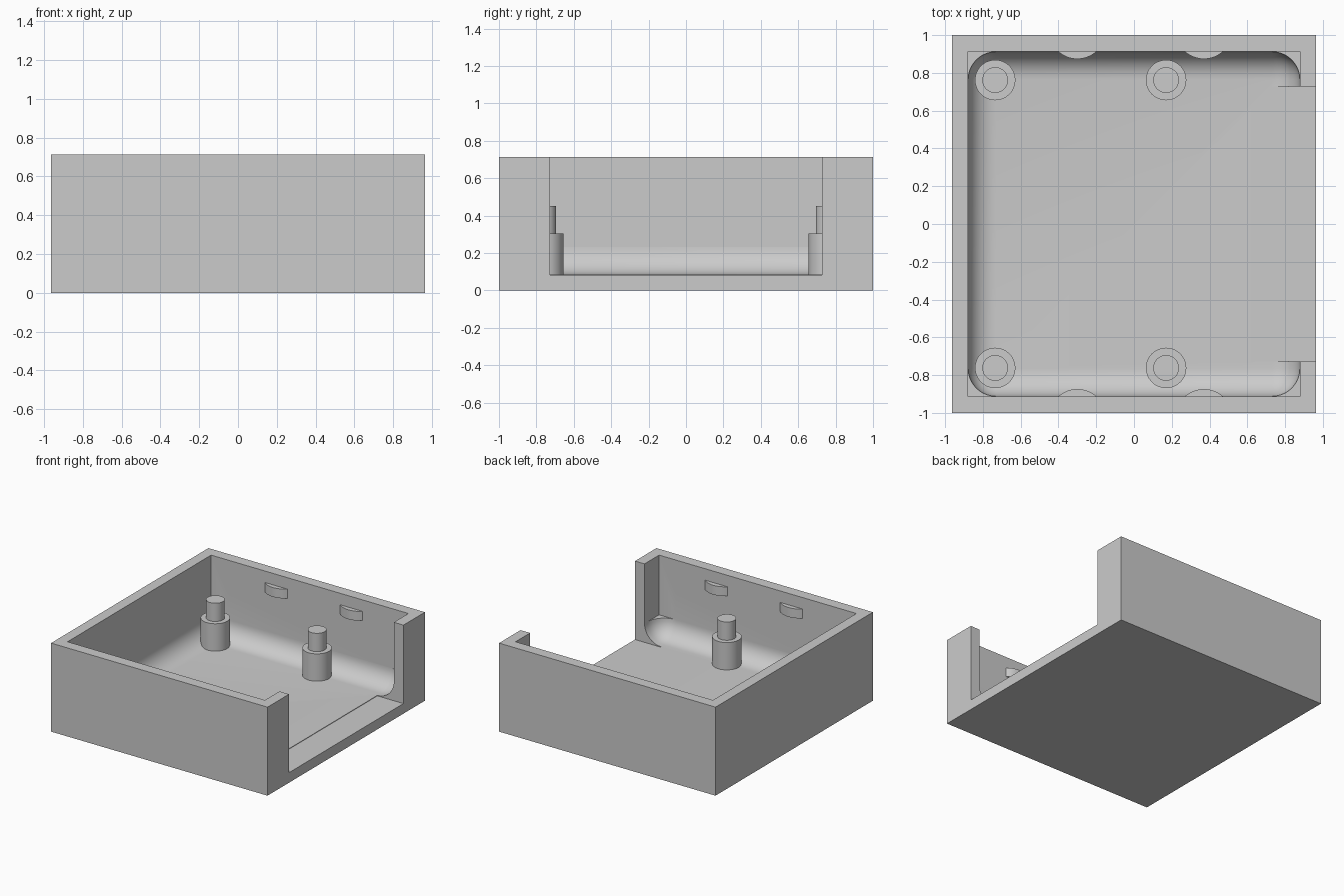
import bpy, bmesh, math
from mathutils import Matrix, Vector

old = bpy.data.objects.get("Cube")
if old:
    bpy.data.objects.remove(old, do_unlink=True)

X, Y, H = 0.963, 1.0, 0.712        # outer half sizes and height
IX, IY = 0.878, 0.912              # inner half sizes
FLOOR, R = 0.085, 0.147            # floor height and fillet radius

grey = bpy.data.materials.new("light grey")
grey.use_nodes = True
grey.diffuse_color = (0.6, 0.6, 0.6, 1)
grey.node_tree.nodes["Principled BSDF"].inputs["Base Color"].default_value = (0.6, 0.6, 0.6, 1)


def finish(bm, name):
    bmesh.ops.recalc_face_normals(bm, faces=bm.faces)
    mesh = bpy.data.meshes.new(name)
    bm.to_mesh(mesh)
    bm.free()
    mesh.materials.append(grey)
    ob = bpy.data.objects.new(name, mesh)
    bpy.context.collection.objects.link(ob)
    return ob


def box(name, lo, hi, bevel=0):
    lo, hi = Vector(lo), Vector(hi)
    bm = bmesh.new()
    bmesh.ops.create_cube(bm, size=1)
    bmesh.ops.scale(bm, vec=hi - lo, verts=bm.verts)
    bmesh.ops.translate(bm, vec=(lo + hi) / 2, verts=bm.verts)
    if bevel:
        bmesh.ops.bevel(bm, geom=bm.edges[:], offset=bevel, segments=10,
                        profile=0.5, affect='EDGES')
    return finish(bm, name)


def smooth(ob):
    bpy.ops.object.select_all(action='DESELECT')
    ob.select_set(True)
    bpy.context.view_layer.objects.active = ob
    bpy.ops.object.shade_smooth_by_angle(angle=math.radians(30))


# Tray: block with a round-bottomed cavity, square upper walls and an open side
tray = box("tray", (-X, -Y, 0), (X, Y, H))
cutters = [
    box("rounded_cavity_cutter", (-IX, -IY, FLOOR), (IX, IY, 0.6), R),
    box("upper_cavity_cutter", (-IX, -IY, FLOOR + R), (IX, IY, 1)),
    box("side_opening_cutter", (IX - R, -0.727, FLOOR - 0.004), (1.2, 0.727, 1)),
]
for cutter in cutters:
    cutter.hide_render = True
    mod = tray.modifiers.new(cutter.name, 'BOOLEAN')
    mod.operation, mod.solver, mod.object = 'DIFFERENCE', 'EXACT', cutter
    bpy.context.view_layer.objects.active = tray
    bpy.ops.object.modifier_apply(modifier=mod.name)
for cutter in cutters:
    bpy.data.objects.remove(cutter, do_unlink=True)
smooth(tray)


# Stepped posts: one lathed profile each
def post(name, x, y):
    profile = [(0, FLOOR), (0.107, FLOOR), (0.107, 0.305), (0.068, 0.305), (0.068, 0.452), (0, 0.452)]
    bm = bmesh.new()
    verts = [bm.verts.new((r, 0, z)) for r, z in profile]
    edges = [bm.edges.new(pair) for pair in zip(verts, verts[1:])]
    bmesh.ops.spin(bm, geom=verts + edges, cent=(0, 0, 0), axis=(0, 0, 1),
                   angle=math.tau, steps=48)
    bmesh.ops.remove_doubles(bm, verts=bm.verts, dist=0.0001)
    bmesh.ops.translate(bm, vec=(x, y, 0), verts=bm.verts)
    smooth(finish(bm, name))


# Snap tabs: shallow arc segments standing out from the inner walls
def tab(name, x, side):
    radius, half = 0.15, math.asin(0.1 / 0.15)
    bm = bmesh.new()
    ring = []
    for i in range(17):
        a = half * (i / 8 - 1)
        depth = radius * (math.cos(a) - math.cos(half))
        ring.append(bm.verts.new((x + radius * math.sin(a), side * (IY - depth), 0.545)))
    face = bm.faces.new(ring)
    new = bmesh.ops.extrude_face_region(bm, geom=[face])["geom"]
    bmesh.ops.translate(bm, vec=(0, 0, 0.075),
                        verts=[v for v in new if isinstance(v, bmesh.types.BMVert)])
    smooth(finish(bm, name))


for side, label in ((-1, "front"), (1, "back")):
    post(label + "_right_post", -0.735, side * 0.762)
    post(label + "_left_post", 0.17, side * 0.762)
    tab(label + "_right_tab", -0.3, side)
    tab(label + "_left_tab", 0.37, side)
